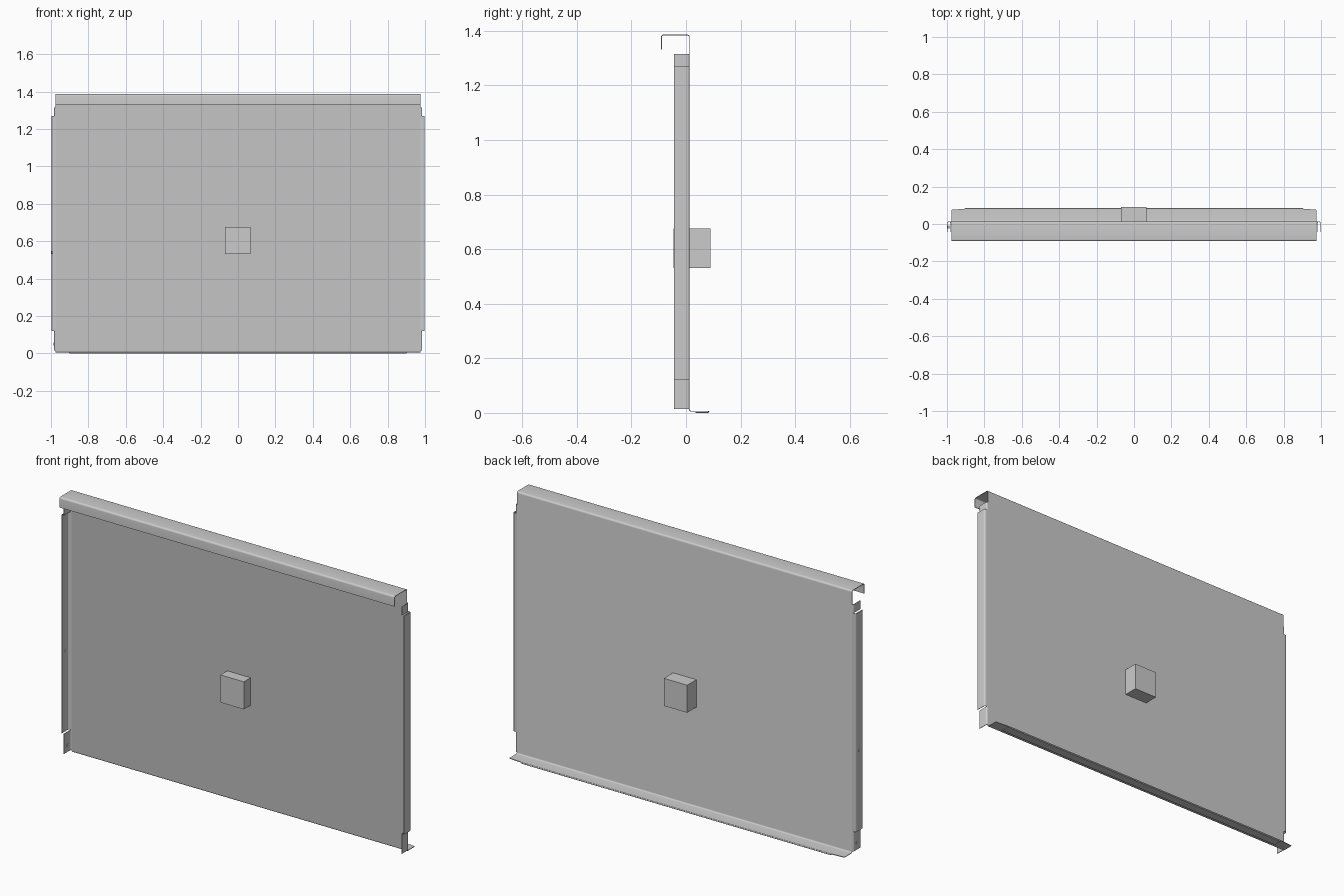
import bpy, bmesh, math
from mathutils import Vector

if "Cube" in bpy.data.objects:
    bpy.data.objects.remove(bpy.data.objects["Cube"])

T = 0.003        # sheet thickness
Y = 0.012        # centre of the main sheet


def fillet(pts, r, n=5):
    """Round the inner corners of a 2D polyline with radius r."""
    pts = [Vector(p) for p in pts]
    out = [pts[0]]
    for a, b, c in zip(pts, pts[1:], pts[2:]):
        p, q = b + (a - b).normalized() * r, b + (c - b).normalized() * r
        centre = p + q - b
        for i in range(n + 1):
            t = i / n * math.pi / 2
            out.append(centre + (p - centre) * math.cos(t) + (q - centre) * math.sin(t))
    return out + [pts[-1]]


def sheet(name, start, end):
    """Strip between two matching edge paths, thickened into sheet metal."""
    bm = bmesh.new()
    a = [bm.verts.new(p) for p in start]
    b = [bm.verts.new(p) for p in end]
    for i in range(len(a) - 1):
        bm.faces.new((a[i], a[i + 1], b[i + 1], b[i]))
    return finish(name, bm, True)


def finish(name, bm, thicken=False):
    me = bpy.data.meshes.new(name)
    bm.to_mesh(me)
    bm.free()
    ob = bpy.data.objects.new(name, me)
    bpy.context.collection.objects.link(ob)
    bpy.ops.object.select_all(action='DESELECT')
    ob.select_set(True)
    bpy.context.view_layer.objects.active = ob
    if thicken:
        mod = ob.modifiers.new("thickness", 'SOLIDIFY')
        mod.thickness, mod.offset, mod.use_even_offset = T, 0, True
        bpy.ops.object.modifier_apply(modifier=mod.name)
    bpy.ops.object.shade_smooth_by_angle(angle=math.radians(35))
    return ob


# Main panel: front lip, top flange, vertical sheet, bottom flange
W = 0.976
path = fillet([(-0.09, 1.332), (-0.09, 1.3845), (Y, 1.3845), (Y, 0.006), (0.076, 0.006)], 0.008)
rows = [(y, z, W) for y, z in path]
# narrower hem folded under the bottom flange
rows += [(0.0815, 0.006, 0.905), (0.084, 0.00375, 0.90), (0.0815, 0.0015, 0.90), (0.035, 0.0015, 0.90)]
sheet("panel", [(-w, y, z) for y, z, w in rows], [(w, y, z) for y, z, w in rows])

# Side flanges: long middle section and set-in end tabs
for side, label in ((-1, "left"), (1, "right")):
    for part, x, z0, z1 in (("flange", 0.9965, 0.12, 1.27),
                            ("lower_tab", 0.9835, 0.015, 0.12),
                            ("upper_tab", 0.9835, 1.27, 1.315)):
        prof = fillet([(min(W, x - 0.01), Y), (x, Y), (x, -0.044)], 0.0075)
        sheet(f"{label}_{part}",
              [(side * px, py, z0) for px, py in prof],
              [(side * px, py, z1) for px, py in prof])

# Block through the middle of the panel
bm = bmesh.new()
bmesh.ops.create_cube(bm, size=1)
bmesh.ops.scale(bm, vec=(0.136, 0.136, 0.145), verts=bm.verts)
bmesh.ops.translate(bm, vec=(-0.002, 0.022, 0.603), verts=bm.verts)
finish("centre_block", bm)

# Small fasteners on the left flange
for i, (x, z) in enumerate(((-0.9965, 0.54), (-0.9835, 0.05))):
    bpy.ops.mesh.primitive_cylinder_add(vertices=20, radius=0.008, depth=0.007,
                                        location=(x, -0.016, z), rotation=(0, math.pi / 2, 0))
    bpy.context.object.name = f"fastener_{i + 1}"
    bpy.ops.object.shade_smooth_by_angle(angle=math.radians(35))
